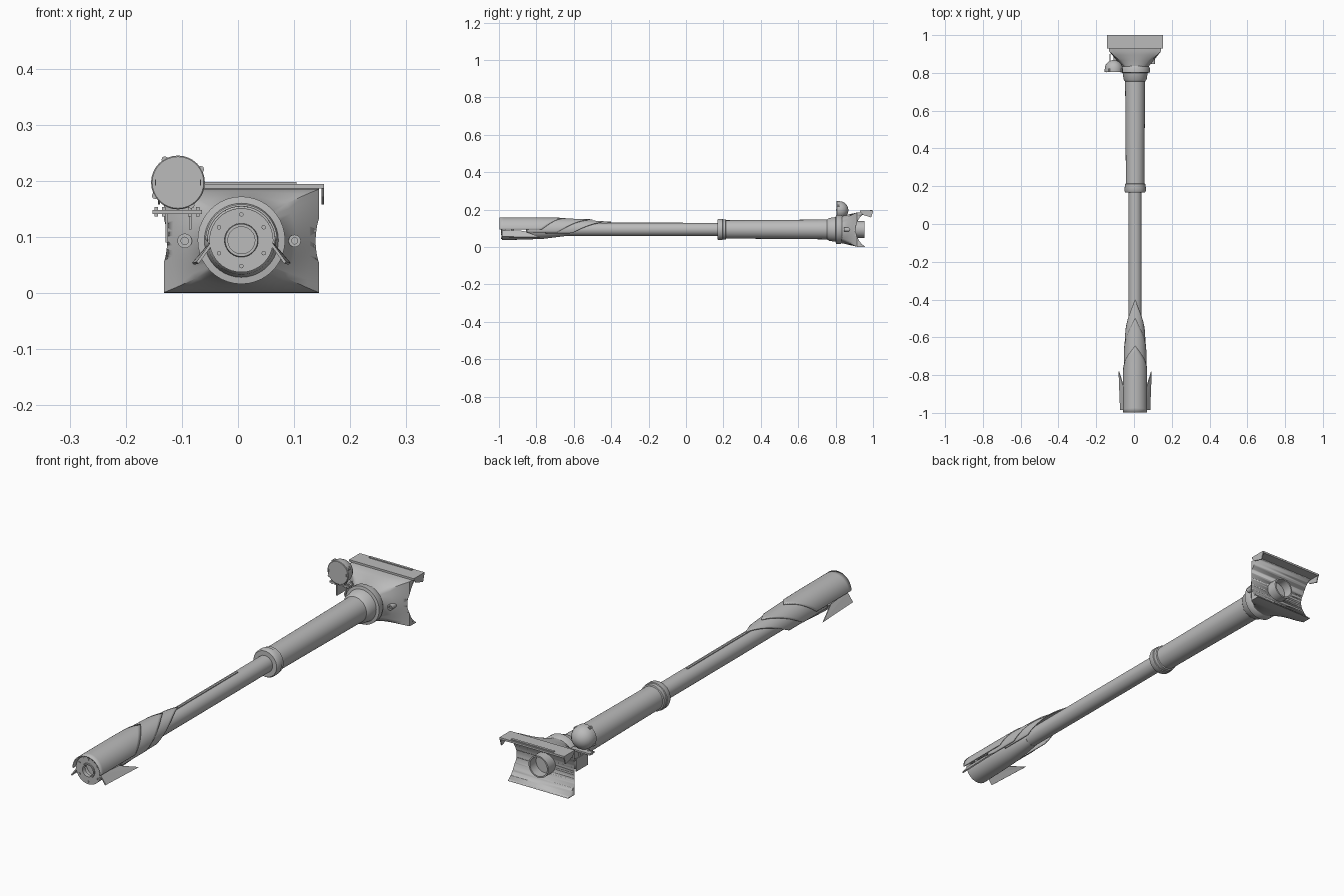
import bpy, bmesh, math
from mathutils import Vector, Matrix

if "Cube" in bpy.data.objects:
    bpy.data.objects.remove(bpy.data.objects["Cube"])

AX, AZ = 0.006, 0.094            # barrel axis
grey = bpy.data.materials.new("plain grey")
grey.diffuse_color = (0.5, 0.5, 0.5, 1)
grey.use_nodes = True
grey.node_tree.nodes["Principled BSDF"].inputs["Base Color"].default_value = grey.diffuse_color


def finish(name, bm, smooth=True):
    bmesh.ops.recalc_face_normals(bm, faces=bm.faces)
    me = bpy.data.meshes.new(name)
    bm.to_mesh(me)
    bm.free()
    me.materials.append(grey)
    ob = bpy.data.objects.new(name, me)
    bpy.context.collection.objects.link(ob)
    if smooth:
        bpy.ops.object.select_all(action='DESELECT')
        ob.select_set(True)
        bpy.context.view_layer.objects.active = ob
        bpy.ops.object.shade_smooth_by_angle(angle=math.radians(35))
    return ob


def lathe(name, profile, cx=AX, cz=AZ, n=40, closed=False):
    """Revolve (y, radius) points about a line along y."""
    bm = bmesh.new()
    rings = [[bm.verts.new((cx + r * math.sin(2 * math.pi * i / n), y,
                            cz + r * math.cos(2 * math.pi * i / n))) for i in range(n)]
             for y, r in profile]
    pairs = list(zip(rings, rings[1:])) + ([(rings[-1], rings[0])] if closed else [])
    for a, b in pairs:
        for i in range(n):
            j = (i + 1) % n
            bm.faces.new((a[i], a[j], b[j], b[i]))
    if not closed:
        bm.faces.new(rings[0])
        bm.faces.new(rings[-1])
    return finish(name, bm)


def box(name, lo, hi):
    bm = bmesh.new()
    size = Vector(hi) - Vector(lo)
    mid = (Vector(hi) + Vector(lo)) / 2
    bmesh.ops.create_cube(bm, size=1, matrix=Matrix.Translation(mid) @ Matrix.Diagonal((*size, 1)))
    return finish(name, bm, False)


def cut(ob, cutter):
    m = ob.modifiers.new("cut", 'BOOLEAN')
    m.operation, m.object, m.solver = 'DIFFERENCE', cutter, 'EXACT'
    cutter.hide_render = True
    cutter.hide_set(True)


# barrel: thin tube, stepped collar, thick sleeve, root ring
lathe("barrel", [(-0.80, 0.034), (-0.30, 0.035), (0.18, 0.0345)])
lathe("collar", [(0.168, 0.034), (0.168, 0.053), (0.175, 0.057), (0.195, 0.057),
                 (0.197, 0.054), (0.212, 0.054), (0.214, 0.050)])
lathe("sleeve", [(0.20, 0.049), (0.40, 0.050), (0.76, 0.053), (0.82, 0.053)])
lathe("root_ring", [(0.755, 0.053), (0.765, 0.061), (0.80, 0.066), (0.802, 0.078),
                    (0.825, 0.078), (0.84, 0.07)])

# rail on top of the barrel
box("barrel_rail", (AX - 0.004, -0.42, AZ + 0.025), (AX + 0.004, -0.015, AZ + 0.038))

# muzzle brake: hollow tube with side windows
brake = lathe("muzzle_brake", [(-0.985, 0.050), (-0.985, 0.057), (-0.85, 0.054), (-0.76, 0.050),
                               (-0.64, 0.035), (-0.64, 0.030), (-0.80, 0.044)], closed=True)
for y0, y1 in ((-0.965, -0.935), (-0.92, -0.855)):
    cut(brake, box("window_cutter", (-0.2, y0, 0.080), (0.2, y1, 0.096)))
lathe("muzzle_face", [(-0.986, 0.030), (-0.986, 0.052), (-0.972, 0.052), (-0.972, 0.030)], closed=True)
lathe("muzzle_bore_ring", [(-0.990, 0.024), (-0.990, 0.029), (-0.972, 0.031), (-0.972, 0.024)], closed=True)
lathe("muzzle_baffle", [(-0.932, 0.024), (-0.932, 0.049), (-0.924, 0.049), (-0.924, 0.024)], closed=True)
for k in range(6):
    a = k * math.pi / 3
    lathe("muzzle_bolt", [(-0.989, 0.004), (-0.980, 0.004)],
          AX + 0.046 * math.sin(a), AZ + 0.046 * math.cos(a), 8)


def shell(name, front, tip, notch, r_front, r_tip, y_flat, spread):
    """Half-round cover whose back edge runs to a point on top."""
    bm = bmesh.new()
    na, ny = 32, 14
    grid = []
    for i in range(na + 1):
        t = 2 * i / na - 1
        back = tip + (notch - tip) * abs(t)
        row = []
        for j in range(ny + 1):
            y = front + (back - front) * j / ny
            f = max(0, (y - y_flat) / (tip - y_flat))
            r = r_front + (r_tip - r_front) * f
            row.append(bm.verts.new((AX + r * math.sin(t * spread), y, AZ + r * math.cos(t * spread))))
        grid.append(row)
    for a, b in zip(grid, grid[1:]):
        for j in range(ny):
            bm.faces.new((a[j], b[j], b[j + 1], a[j + 1]))
    ob = finish(name, bm)
    m = ob.modifiers.new("thickness", 'SOLIDIFY')
    m.thickness, m.offset = 0.004, 0
    return ob


# three overlapping pointed covers
shell("front_cover", -0.998, -0.645, -0.77, 0.062, 0.060, -0.80, math.radians(90))
shell("middle_cover", -0.85, -0.50, -0.69, 0.058, 0.052, -0.70, math.radians(106))
shell("rear_cover", -0.75, -0.40, -0.61, 0.053, 0.039, -0.62, math.radians(112))

# swept cheek fins
for s in (-1, 1):
    bm = bmesh.new()
    pts = [(0.052, -0.985, 0.090), (0.078, -0.985, 0.054), (0.086, -0.78, 0.052), (0.058, -0.87, 0.085)]
    vs = [bm.verts.new((AX + s * x, y, z)) for x, y, z in pts]
    bm.faces.new(vs[:3])
    bm.faces.new((vs[0], vs[2], vs[3]))
    m = finish("cheek_fin", bm, False).modifiers.new("thickness", 'SOLIDIFY')
    m.thickness, m.offset = 0.005, 0

# mantlet: round neck blended to a wide rectangular shield, hollowed at the back
bm = bmesh.new()
n, rings = 64, []
for y, hx, hz, sq in ((0.805, 0.070, 0.070, 0), (0.835, 0.073, 0.073, 0.05), (0.865, 0.097, 0.080, 0.45),
                      (0.895, 0.122, 0.087, 0.85), (0.915, 0.138, 0.092, 1), (0.957, 0.138, 0.093, 1)):
    ring = []
    for i in range(n):
        a = 2 * math.pi * i / n
        c, s = math.cos(a), math.sin(a)
        k = (1 - sq) + sq / max(abs(c), abs(s))
        ring.append(bm.verts.new((AX + hx * c * k, y, 0.093 + hz * s * k)))
    rings.append(ring)
for a, b in zip(rings, rings[1:]):
    for i in range(n):
        j = (i + 1) % n
        bm.faces.new((a[i], a[j], b[j], b[i]))
bm.faces.new(rings[0])
bm.faces.new(rings[-1])
mantlet = finish("mantlet", bm)
bm = bmesh.new()
bmesh.ops.create_cone(bm, cap_ends=True, segments=96, radius1=0.108, radius2=0.108, depth=0.6,
                      matrix=Matrix.Translation((0, 1.016, 0.093)) @ Matrix.Rotation(math.pi / 2, 4, 'Y'))
cut(mantlet, finish("hollow_cutter", bm))

# breech tube
lathe("breech_tube", [(0.90, 0.039), (0.90, 0.045), (0.955, 0.045), (0.955, 0.039)], closed=True)
lathe("breech_floor", [(0.90, 0.041), (0.915, 0.041)])

# top hood with turned-down ends and a low strip
box("hood_plate", (-0.143, 0.93, 0.186), (0.153, 1.0, 0.194))
box("hood_strip", (-0.09, 0.985, 0.193), (0.104, 0.995, 0.198))
for x in (-0.143, 0.149):
    bm = bmesh.new()
    prof = [(0.93, 0.190), (0.945, 0.172), (0.99, 0.158), (1.0, 0.190)]
    f = bm.faces.new([bm.verts.new((x, y, z)) for y, z in prof])
    ext = bmesh.ops.extrude_face_region(bm, geom=[f])
    bmesh.ops.translate(bm, vec=(0.004, 0, 0), verts=[v for v in ext["geom"] if isinstance(v, bmesh.types.BMVert)])
    finish("hood_end", bm, False)

# sight ports
for x, r in ((-0.095, 0.013), (0.101, 0.011)):
    lathe("sight_port", [(0.846, r * 0.5), (0.846, r), (0.885, r), (0.885, r * 0.5)], x, 0.093, 20, True)
    lathe("sight_port_core", [(0.852, r * 0.6), (0.88, r * 0.6)], x, 0.093, 16)

# searchlight: flat lens and domed back
LX, LZ = -0.107, 0.197
dome = [(0.804, 0.046), (0.806, 0.048), (0.820, 0.048)]
dome += [(0.820 + 0.048 * math.sin(a), 0.048 * math.cos(a)) for a in (0.3, 0.6, 0.9, 1.2, 1.45)]
lathe("searchlight", dome, LX, LZ, 32)
for deg in (-30, 60, 150, 240):
    a = math.radians(deg)
    lathe("searchlight_clip", [(0.805, 0.006), (0.822, 0.006)],
          LX + 0.047 * math.sin(a), LZ + 0.047 * math.cos(a), 8)
for dx in (-0.04, 0.04):
    box("lens_bar", (LX + dx - 0.001, 0.801, LZ - 0.005), (LX + dx + 0.001, 0.806, LZ + 0.005))

# searchlight bracket
box("bracket_plate", (-0.152, 0.815, 0.141), (-0.064, 0.845, 0.148))
for x in (-0.146, -0.132, -0.086, -0.072):
    box("bracket_bolt", (x - 0.003, 0.819, 0.136), (x + 0.003, 0.827, 0.153))
for x, z in ((-0.127, 0.090), (-0.085, 0.113)):
    box("bracket_leg", (x - 0.0025, 0.825, z), (x + 0.0025, 0.90, 0.143))
